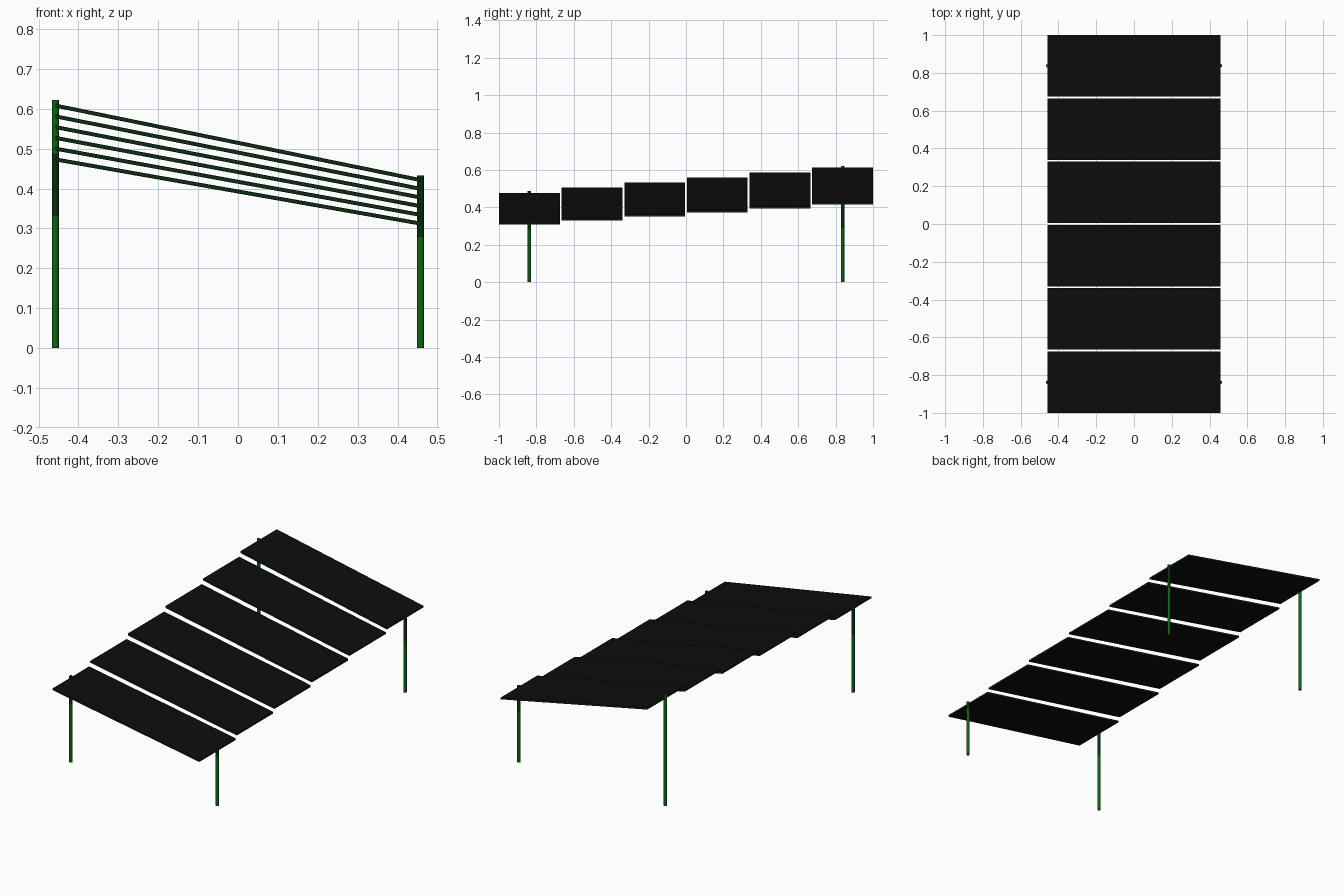
import bpy, bmesh, math
from mathutils import Matrix

if "Cube" in bpy.data.objects:
    bpy.data.objects.remove(bpy.data.objects["Cube"])


def material(name, rgb):
    m = bpy.data.materials.new(name)
    m.diffuse_color = (*rgb, 1)
    m.use_nodes = True
    m.node_tree.nodes["Principled BSDF"].inputs["Base Color"].default_value = m.diffuse_color
    return m


BLACK = material("panel black", (0.004, 0.004, 0.004))
GREEN = material("post green", (0.004, 0.13, 0.006))
DARK = material("dark green", (0.003, 0.026, 0.005))


def finish(bm, name, mat):
    me = bpy.data.meshes.new(name)
    bm.to_mesh(me)
    bm.free()
    me.materials.append(mat)
    ob = bpy.data.objects.new(name, me)
    bpy.context.collection.objects.link(ob)
    return ob


def slab(name, y, z_left, z_right, offset, thick, mat):
    """Thin box spanning the table width, sheared from z_left down to z_right."""
    bm = bmesh.new()
    bmesh.ops.create_cube(bm, size=1)
    for v in bm.verts:
        z = z_left if v.co.x < 0 else z_right
        v.co = (v.co.x * 0.916, y + v.co.y * 0.325, z + offset + v.co.z * thick)
    finish(bm, name, mat)


def post(name, x, y, z0, z1, mat):
    bm = bmesh.new()
    bmesh.ops.create_cone(bm, cap_ends=True, segments=8, radius1=0.009, radius2=0.009,
                          depth=z1 - z0, matrix=Matrix.Translation((x, y, (z0 + z1) / 2)))
    ob = finish(bm, name, mat)
    ob.data.shade_smooth()
    ob.data.set_sharp_from_angle(angle=math.radians(50))


# Six stepped, tilted panels: green frame core with black faces above and below
for i in range(6):
    y = -0.8375 + 0.335 * i
    zl, zr = 0.473 + 0.027 * i, 0.312 + 0.0218 * i
    slab(f"panel_frame_{i}", y, zl, zr, 0, 0.006, DARK)
    slab(f"panel_top_{i}", y, zl, zr, 0.004, 0.002, BLACK)
    slab(f"panel_underside_{i}", y, zl, zr, -0.004, 0.002, BLACK)

# Four corner posts, with darker upper sections
for name, x, y, mid, top in (("front_left", -0.458, -0.8375, 0.33, 0.487),
                             ("front_right", 0.458, -0.8375, 0.278, 0.325),
                             ("back_left", -0.458, 0.8375, 0.47, 0.622),
                             ("back_right", 0.458, 0.8375, 0.29, 0.432)):
    post(name + "_post", x, y, 0, mid, GREEN)
    post(name + "_post_top", x, y, mid, top, GREEN if name == "back_left" else DARK)
